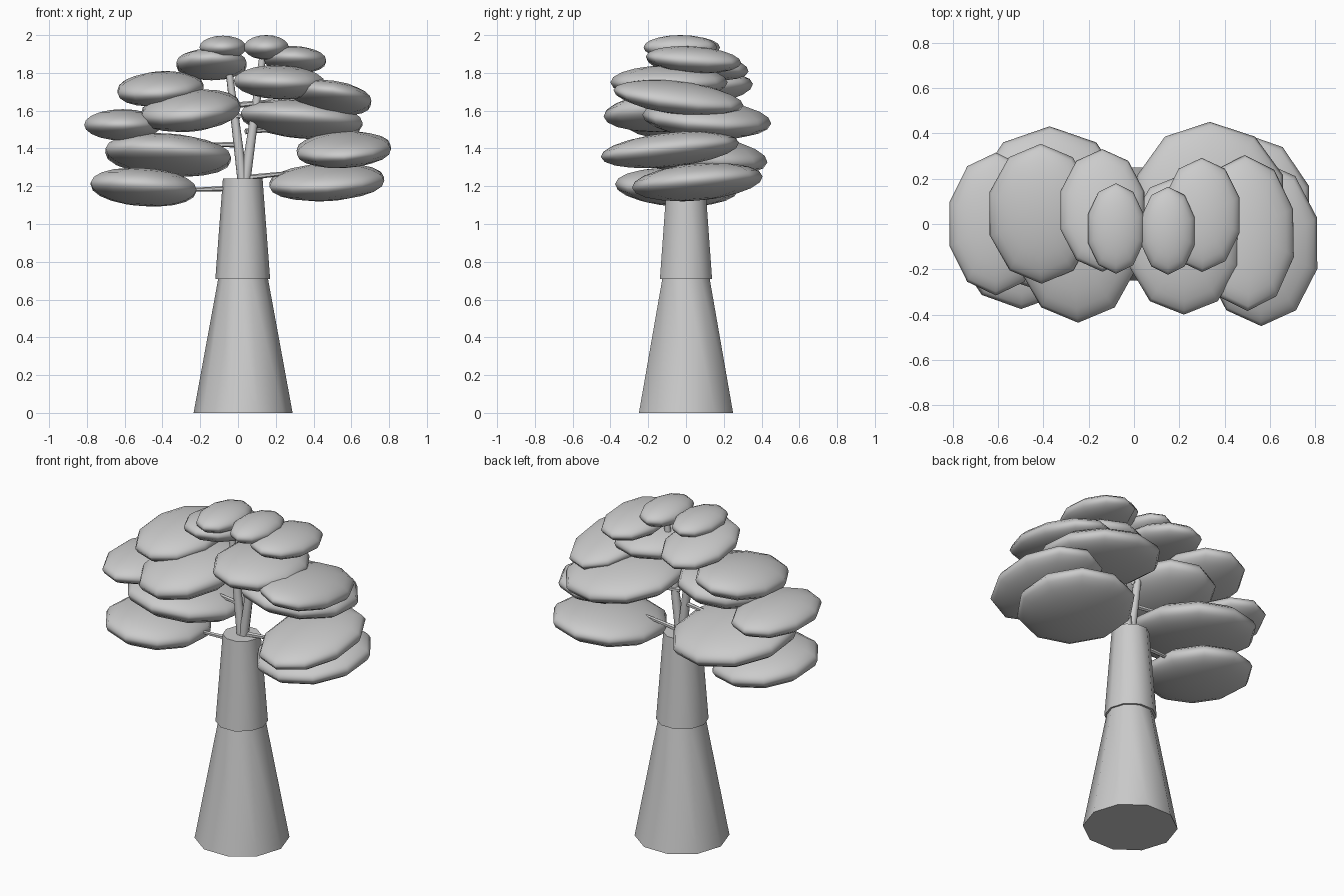
import bpy
import math
from mathutils import Vector

cube = bpy.data.objects.get("Cube")
if cube:
    bpy.data.objects.remove(cube, do_unlink=True)

SIDES = 10

# One plain grey for the whole tree
grey = bpy.data.materials.new("plain_grey")
grey.use_nodes = True
grey.diffuse_color = (0.6, 0.6, 0.6, 1)
grey.node_tree.nodes["Principled BSDF"].inputs["Base Color"].default_value = (0.6, 0.6, 0.6, 1)


def finish(name, angle):
    """Name, colour and smooth the newly added primitive."""
    obj = bpy.context.active_object
    obj.name = name
    obj.data.materials.append(grey)
    bpy.ops.object.shade_smooth_by_angle(angle=math.radians(angle))
    return obj


def limb(name, start, end, radius_start, radius_end, sides=SIDES):
    """Tapered cylinder between two points, with a corner facing +x when upright."""
    start, end = Vector(start), Vector(end)
    axis = end - start
    bpy.ops.mesh.primitive_cone_add(vertices=sides, radius1=radius_start, radius2=radius_end,
                                    depth=axis.length, location=(start + end) / 2)
    obj = finish(name, 50)
    if axis.x or axis.y:
        obj.rotation_euler = axis.to_track_quat("Z", "Y").to_euler()
    else:
        obj.rotation_euler.z = math.pi / 2
    return obj


def leaf_cluster(name, centre, radii, tilt_x, tilt_y):
    """Flattened, slightly tilted ball of leaves."""
    bpy.ops.mesh.primitive_uv_sphere_add(segments=SIDES, ring_count=SIDES, radius=1, location=centre)
    obj = finish(name, 180)
    # A ten-sided ring is narrower across its flats
    obj.scale = (radii[0], radii[1] / math.cos(math.pi / SIDES), radii[2])
    obj.rotation_euler = (math.radians(tilt_x), math.radians(tilt_y), 0)
    return obj


# Trunk in two tapered sections
limb("lower_trunk", (0.027, 0, 0), (0.027, 0, 0.72), 0.262, 0.13)
limb("upper_trunk", (0.025, 0, 0.71), (0.025, 0, 1.24), 0.145, 0.105)

# Two main stems
limb("right_stem", (0.028, 0, 1.2), (-0.05, 0.01, 1.83), 0.028, 0.018, 8)
limb("left_stem", (0.035, 0, 1.2), (0.13, 0, 1.88), 0.028, 0.018, 8)

# Side branches reaching into the leaves
branches = {
    "low_right": ((0, 0, 1.19), (-0.27, 0, 1.18)),
    "low_left": ((0.04, 0, 1.245), (0.27, 0, 1.27)),
    "middle_right": ((0.01, 0, 1.42), (-0.2, 0.04, 1.42)),
    "middle_left": ((0.04, 0, 1.49), (0.2, 0.06, 1.5)),
    "high_right": ((0.01, 0, 1.57), (-0.15, -0.03, 1.58)),
    "high_left": ((0, 0, 1.63), (0.4, 0, 1.67)),
}
for name, (start, end) in branches.items():
    limb(name + "_branch", start, end, 0.015, 0.01, 6)

# Leaf clusters: centre, radii, tilt about x, tilt about y
clusters = {
    "right_bottom": ((-0.5, -0.05, 1.195), (0.295, 0.31, 0.1), -3, 4),
    "right_low": ((-0.37, 0.06, 1.365), (0.35, 0.355, 0.108), -6, 4),
    "right_outer": ((-0.61, 0, 1.525), (0.215, 0.3, 0.083), 0, 0),
    "right_middle": ((-0.25, -0.08, 1.6), (0.278, 0.34, 0.107), 5, -6),
    "right_high": ((-0.41, 0.045, 1.715), (0.24, 0.295, 0.09), 5, -4),
    "right_upper": ((-0.14, 0.06, 1.845), (0.195, 0.26, 0.077), -8, 0),
    "right_top": ((-0.08, -0.02, 1.935), (0.13, 0.19, 0.062), 0, 0),
    "left_top": ((0.15, -0.03, 1.935), (0.125, 0.185, 0.065), 0, 0),
    "left_upper": ((0.3, 0.04, 1.87), (0.175, 0.24, 0.07), -4, 3),
    "left_high": ((0.22, -0.09, 1.75), (0.255, 0.295, 0.09), 0, 2),
    "left_outer": ((0.495, -0.04, 1.668), (0.222, 0.33, 0.083), -7, 8),
    "left_middle": ((0.337, 0.11, 1.555), (0.34, 0.325, 0.1), -4, 5),
    "left_low": ((0.56, -0.085, 1.393), (0.262, 0.35, 0.09), 6, -3),
    "left_bottom": ((0.47, 0.06, 1.222), (0.32, 0.33, 0.097), 5, -3),
}
for name, (centre, radii, tilt_x, tilt_y) in clusters.items():
    leaf_cluster(name + "_leaves", centre, radii, tilt_x, tilt_y)
